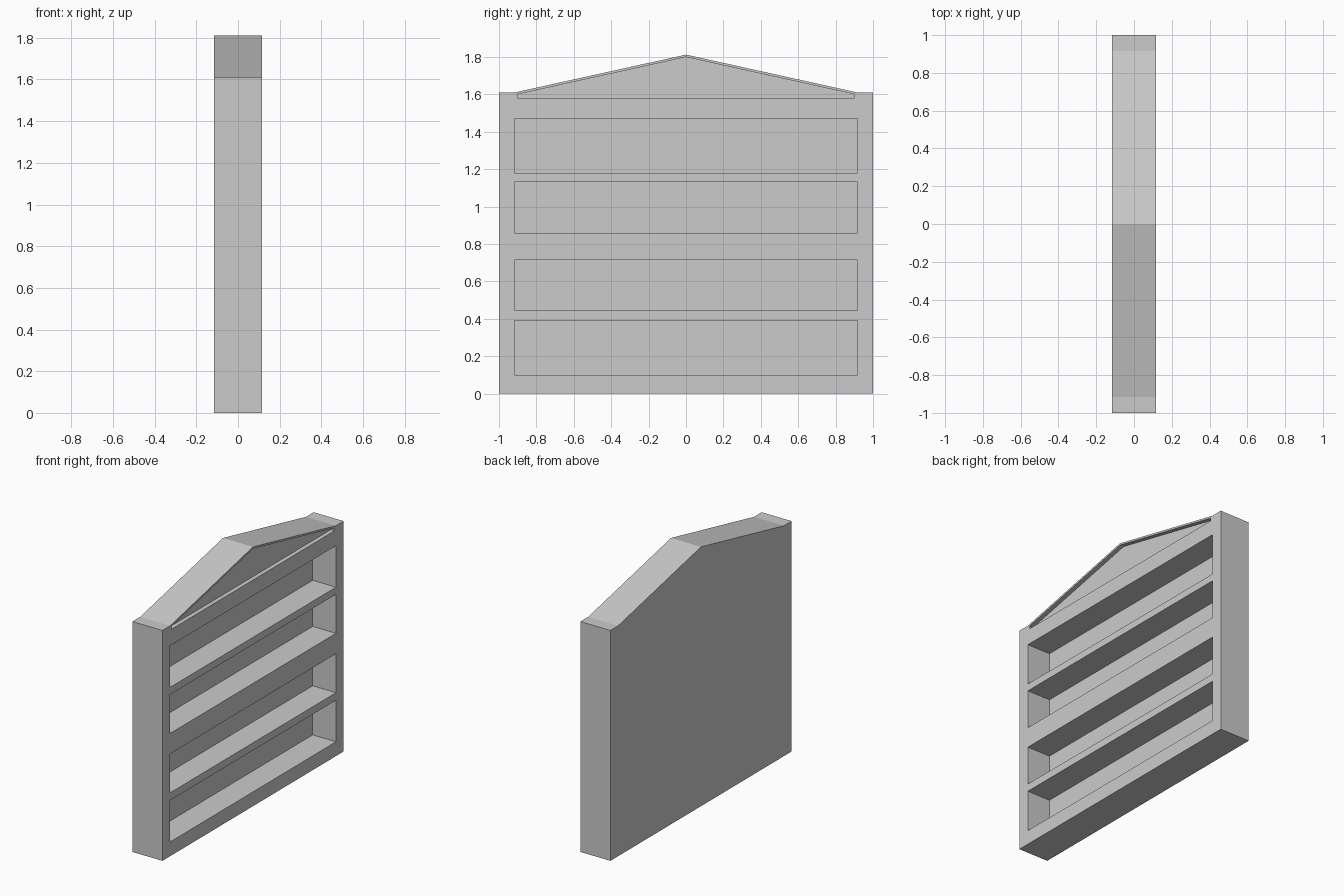
import bpy, bmesh

if "Cube" in bpy.data.objects:
    bpy.data.objects.remove(bpy.data.objects["Cube"])

HALF_T = 0.116       # half thickness along x
SHELF_DEPTH = 0.18
GABLE_DEPTH = 0.03


def prism(name, profile, x0, x1):
    """Extrude a (y, z) outline from x0 to x1."""
    bm = bmesh.new()
    face = bm.faces.new([bm.verts.new((x0, y, z)) for y, z in profile])
    ext = bmesh.ops.extrude_face_region(bm, geom=[face])
    moved = [v for v in ext["geom"] if isinstance(v, bmesh.types.BMVert)]
    bmesh.ops.translate(bm, verts=moved, vec=(x1 - x0, 0, 0))
    bmesh.ops.recalc_face_normals(bm, faces=bm.faces)
    mesh = bpy.data.meshes.new(name)
    bm.to_mesh(mesh)
    bm.free()
    obj = bpy.data.objects.new(name, mesh)
    bpy.context.collection.objects.link(obj)
    return obj


def carve(target, profile, depth):
    """Cut a recess of the given depth into the +x face."""
    cutter = prism("recess_cutter", profile, HALF_T - depth, HALF_T + 0.1)
    cutter.hide_render = True
    mod = target.modifiers.new("recess", 'BOOLEAN')
    mod.operation = 'DIFFERENCE'
    mod.solver = 'EXACT'
    mod.object = cutter
    bpy.context.view_layer.objects.active = target
    bpy.ops.object.modifier_apply(modifier=mod.name)
    bpy.data.objects.remove(cutter)


# Gabled case body
case = prism("shelf_case", [(-1, 0), (1, 0), (1, 1.61), (0.915, 1.61),
                            (0, 1.812), (-0.915, 1.61), (-1, 1.61)],
             -HALF_T, HALF_T)

# Four open shelf compartments
W = 0.916
for z0, z1 in [(0.10, 0.39), (0.443, 0.715), (0.858, 1.13), (1.18, 1.47)]:
    carve(case, [(-W, z0), (W, z0), (W, z1), (-W, z1)], SHELF_DEPTH)

# Shallow gable panel
carve(case, [(-0.90, 1.58), (0.90, 1.58), (0.90, 1.60),
             (0, 1.799), (-0.90, 1.60)], GABLE_DEPTH)
